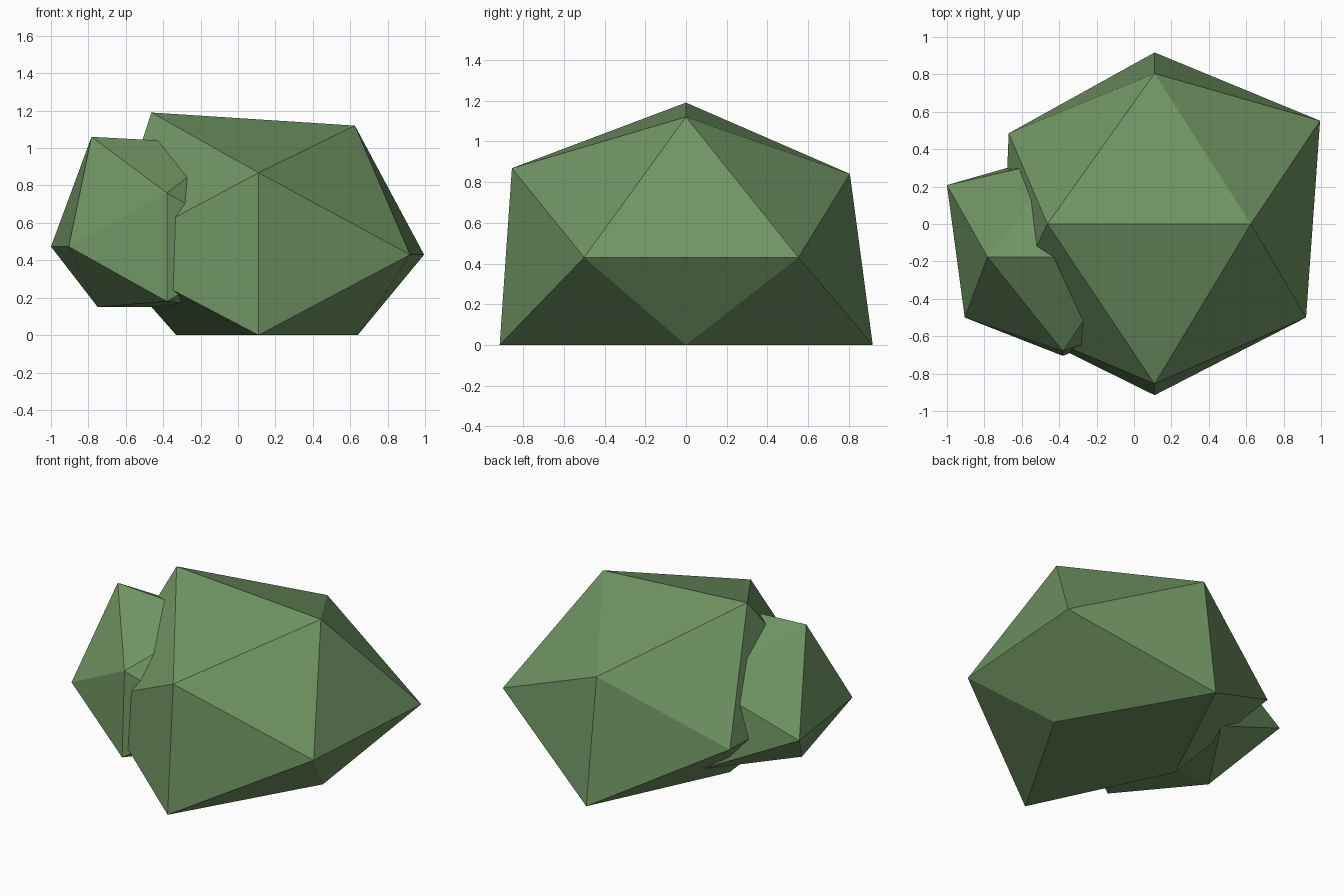
import bpy
import bmesh

cube = bpy.data.objects.get("Cube")
if cube:
    bpy.data.objects.remove(cube, do_unlink=True)

# Single mossy green shared by both lumps
green = bpy.data.materials.new("leaf_green")
green.use_nodes = True
colour = (0.16, 0.296, 0.125, 1.0)
green.diffuse_color = colour
shader = green.node_tree.nodes["Principled BSDF"]
shader.inputs["Base Color"].default_value = colour
shader.inputs["Roughness"].default_value = 0.9


def make_lump(name, corners):
    """Wrap a faceted twenty-sided shell around its corner points."""
    mesh = bpy.data.meshes.new(name)
    bm = bmesh.new()
    for corner in corners:
        bm.verts.new(corner)
    bmesh.ops.convex_hull(bm, input=bm.verts[:])
    bmesh.ops.recalc_face_normals(bm, faces=bm.faces[:])
    bm.to_mesh(mesh)
    bm.free()
    mesh.materials.append(green)
    lump = bpy.data.objects.new(name, mesh)
    bpy.context.scene.collection.objects.link(lump)
    return lump


def irregular_lump(name, mid_x, mid_y, waist_z, base_z, ridge, base, waist, front, back):
    """Irregular icosahedron with a top ridge, a flat base and a level waist."""
    corners = [(x, mid_y, z) for x, z in ridge]
    corners += [(x, mid_y, base_z) for x in base]
    corners += [(x, y, waist_z) for x, y in waist]
    corners += [(mid_x, y, z) for y, z in front + back]
    return make_lump(name, corners)


# Large main lump, resting on the ground
irregular_lump(
    "large_bush", mid_x=0.11, mid_y=0, waist_z=0.43, base_z=0,
    ridge=[(-0.463, 1.19), (0.625, 1.12)],
    base=[-0.33, 0.64],
    waist=[(0.92, -0.5), (0.995, 0.552), (-0.67, 0.485), (-0.71, -0.51)],
    front=[(-0.855, 0.868), (-0.915, 0)],
    back=[(0.805, 0.84), (0.917, 0)],
)

# Smaller side lump, sunk into the main one
irregular_lump(
    "small_bush", mid_x=-0.38, mid_y=-0.177, waist_z=0.473, base_z=0.15,
    ridge=[(-0.783, 1.06), (-0.04, 1.02)],
    base=[-0.75, -0.02],
    waist=[(-0.905, -0.5), (-1.0, 0.208), (0.12, -0.5), (0.12, 0.18)],
    front=[(-0.68, 0.76), (-0.705, 0.18)],
    back=[(0.35, 0.75), (0.385, 0.18)],
)
